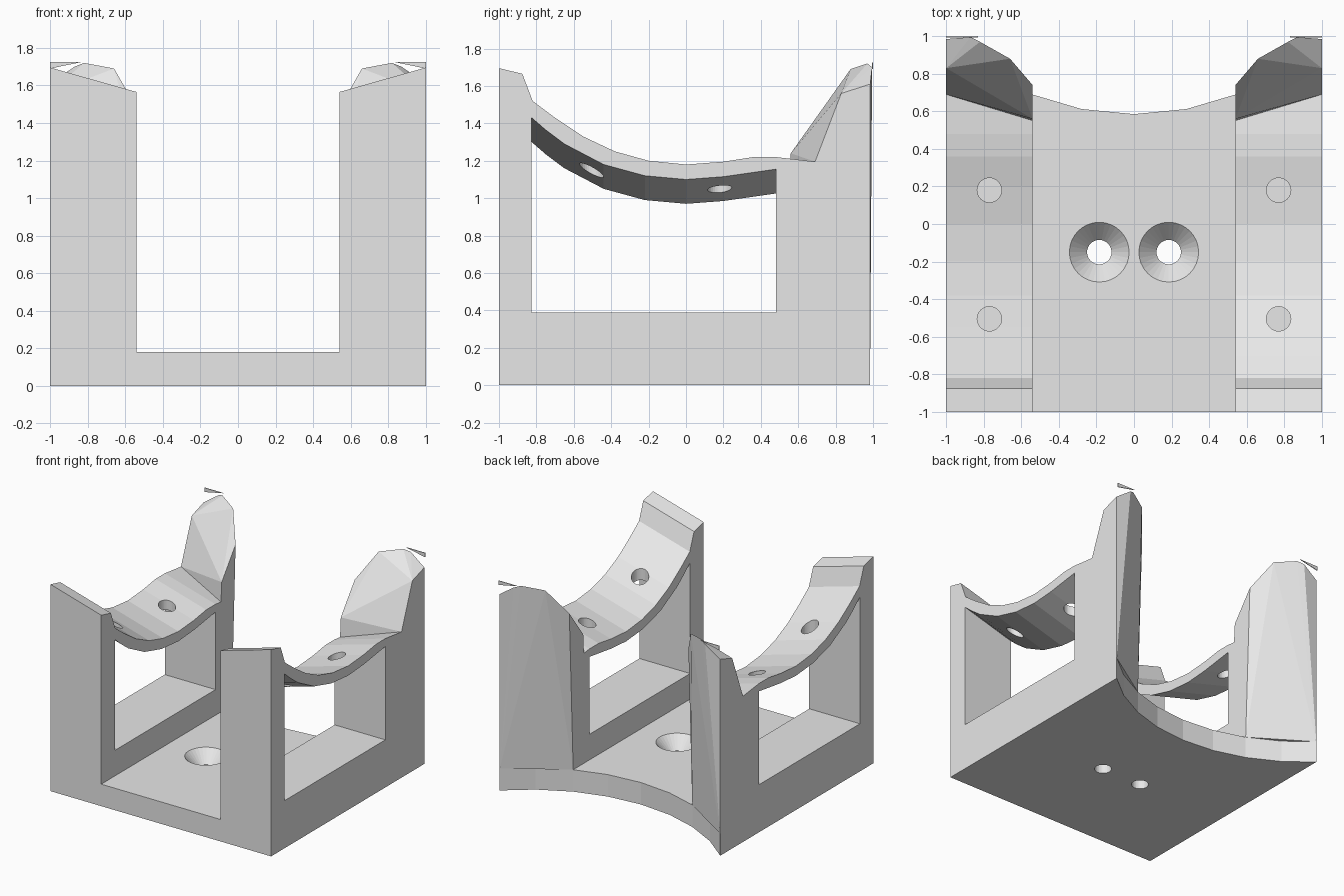
import bpy, bmesh, math
from mathutils import Vector

cube = bpy.data.objects.get("Cube")
if cube:
    bpy.data.objects.remove(cube)

grey = bpy.data.materials.new("light grey")
grey.use_nodes = True
grey.diffuse_color = (0.8, 0.8, 0.8, 1)
grey.node_tree.nodes["Principled BSDF"].inputs["Base Color"].default_value = (0.8, 0.8, 0.8, 1)

INNER, OUTER = 0.54, 1.0   # wall sides
DROP = 0.13                # fall of the wall top towards the middle
BASE_TOP = 0.18


def finish(name, bm):
    bmesh.ops.recalc_face_normals(bm, faces=bm.faces)
    mesh = bpy.data.meshes.new(name)
    bm.to_mesh(mesh)
    bm.free()
    mesh.materials.append(grey)
    obj = bpy.data.objects.new(name, mesh)
    bpy.context.collection.objects.link(obj)
    return obj


def loft(name, ring_a, ring_b):
    """Closed solid between two matching rings of points."""
    bm = bmesh.new()
    a = [bm.verts.new(p) for p in ring_a]
    b = [bm.verts.new(p) for p in ring_b]
    bm.faces.new(a)
    bm.faces.new(b)
    for i in range(len(a)):
        j = (i + 1) % len(a)
        bm.faces.new((a[i], a[j], b[j], b[i]))
    return finish(name, bm)


def hull(name, points):
    bm = bmesh.new()
    for p in points:
        bm.verts.new(p)
    res = bmesh.ops.convex_hull(bm, input=bm.verts)
    loose = {g for g in res["geom_interior"] + res["geom_unused"]
             if isinstance(g, bmesh.types.BMVert)}
    bmesh.ops.delete(bm, geom=list(loose), context="VERTS")
    return finish(name, bm)


def cone(name, x, y, z0, z1, r0, r1):
    bm = bmesh.new()
    bmesh.ops.create_cone(bm, cap_ends=True, segments=32, radius1=r0, radius2=r1, depth=z1 - z0)
    bmesh.ops.translate(bm, verts=bm.verts, vec=Vector((x, y, (z0 + z1) / 2)))
    return finish(name, bm)


def cut(obj, cutter):
    mod = obj.modifiers.new("cut", "BOOLEAN")
    mod.operation = "DIFFERENCE"
    mod.solver = "EXACT"
    mod.object = cutter
    cutter.hide_render = True
    bpy.context.view_layer.objects.active = obj
    bpy.ops.object.modifier_apply(modifier=mod.name)
    bpy.data.objects.remove(cutter)


def side_prism(name, side, floor, top, x_in, x_out):
    """Side profile extruded across a wall; its top slopes down inwards."""
    def ring(x):
        fall = DROP * (OUTER - x) / (OUTER - INNER)
        pts = [(side * x, top[0][0], floor)]
        pts += [(side * x, y, z - fall) for y, z in top]
        return pts + [(side * x, top[-1][0], floor)]
    return loft(name, ring(x_in), ring(x_out))


# Base plate with a hollow back edge
R = 1.45
arc = [(x, 0.585 + R - math.sqrt(R * R - x * x))
       for x in (1, 0.79, 0.54, 0.28, 0, -0.28, -0.54, -0.79, -1)]
outline = [(-1, -1), (1, -1)] + arc
base = loft("base_plate", [(x, y, 0) for x, y in outline],
            [(x, y, BASE_TOP) for x, y in outline])

# Countersunk screw holes in the base
for x in (-0.185, 0.185):
    cut(base, cone("hole_cutter", x, -0.15, -0.1, 0.3, 0.065, 0.065))
    cut(base, cone("sink_cutter", x, -0.15, 0.08, 0.181, 0.065, 0.16))

wall_top = [(-1, 1.695), (-0.875, 1.665), (-0.82, 1.52), (-0.7, 1.43), (-0.55, 1.33),
            (-0.38, 1.25), (-0.2, 1.2), (0, 1.18), (0.2, 1.195), (0.36, 1.22),
            (0.48, 1.22), (0.69, 1.195)]
window_top = [(-0.825, 1.43), (-0.75, 1.365), (-0.65, 1.29), (-0.44, 1.18),
              (-0.22, 1.12), (0, 1.1), (0.2, 1.115), (0.48, 1.155)]

# Rear horn: foot, inner edge, then crown
horn = [(1, 0.69, BASE_TOP), (0.54, 0.55, BASE_TOP), (0.54, 0.69, BASE_TOP), (1, 0.985, BASE_TOP),
        (1, 0.69, 1.195), (0.54, 0.55, 1.07), (0.54, 0.56, 1.24), (0.54, 0.74, 1.48),
        (1, 0.83, 1.56), (1, 0.985, 1.61), (0.82, 0.97, 1.72), (0.66, 0.88, 1.69),
        (0.87, 0.995, 1.7)]
tip = [(0.83, 1.725), (1, 1.725), (1, 1.69)]

for side, label in ((1, "left"), (-1, "right")):
    # Wall with saddle top, window and saddle holes
    wall = side_prism(label + "_saddle_wall", side, BASE_TOP, wall_top, INNER, OUTER)
    cut(wall, side_prism("window_cutter", side, 0.39, window_top, 0.4, 1.1))
    for y in (0.18, -0.505):
        cut(wall, cone("hole_cutter", side * 0.77, y, 0.8, 1.6, 0.065, 0.065))
    # Faceted horn and the thin sliver on its back corner
    hull(label + "_rear_horn", [(side * x, y, z) for x, y, z in horn])
    loft(label + "_horn_tip", [(side * x, 0.994, z) for x, z in tip],
         [(side * x, 1.0, z) for x, z in tip])
